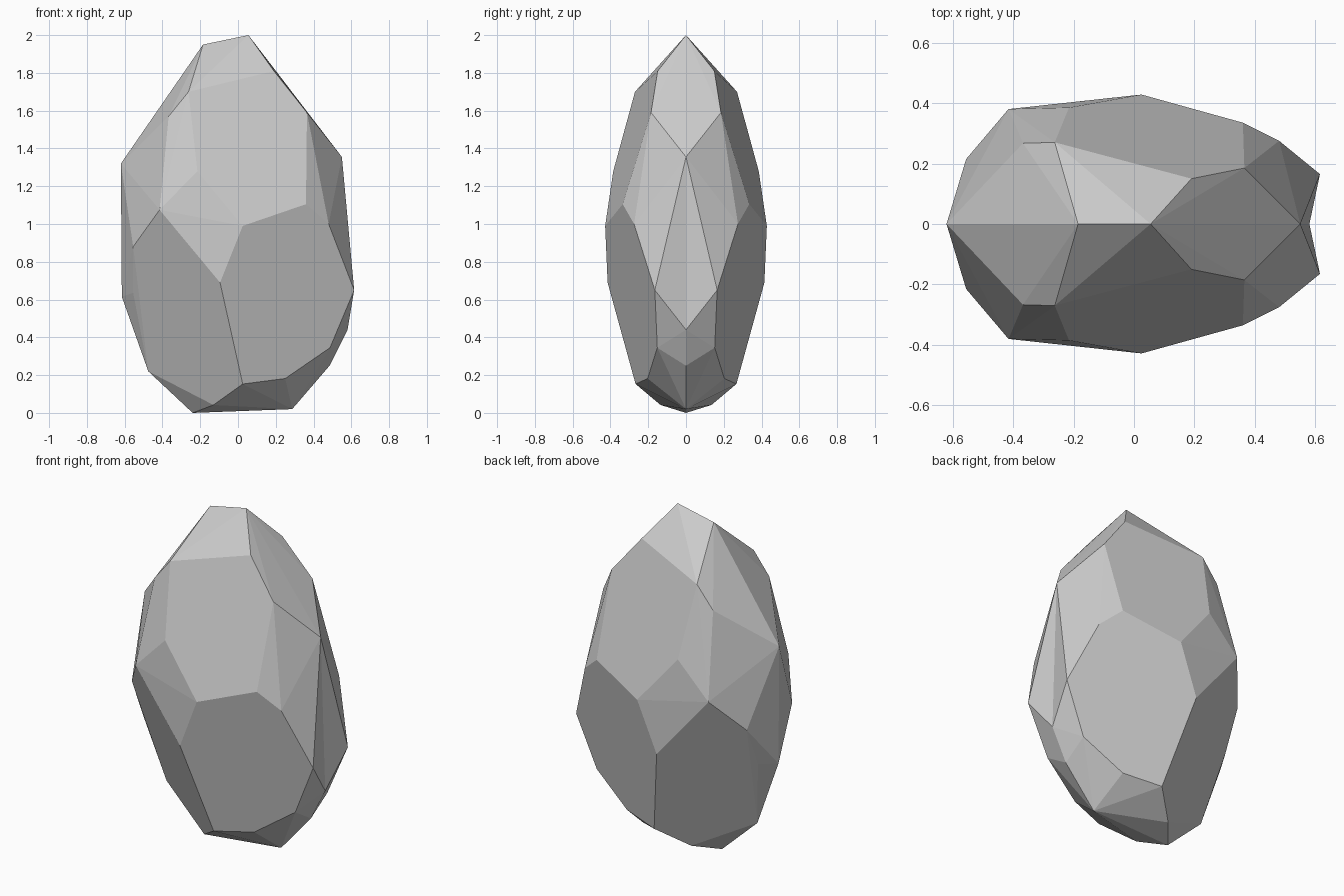
import bpy, bmesh, math

if "Cube" in bpy.data.objects:
    bpy.data.objects.remove(bpy.data.objects["Cube"])

# Corner points on the mid-plane outline (x, z)
outline = [(-0.185, 1.95), (0.055, 2.0), (0.55, 1.355), (0.58, 0.44), (0.485, 0.25),
           (0.287, 0.02), (-0.24, 0.0), (-0.475, 0.22), (-0.615, 0.615), (-0.62, 1.32)]

# Facet corners of one side (x, y, z)
side = [(-0.262, 0.27, 1.70), (0.19, 0.15, 1.81), (0.365, 0.185, 1.59),   # crown
        (-0.367, 0.267, 1.57), (-0.215, 0.385, 1.28), (-0.415, 0.38, 1.075),
        (0.36, 0.335, 1.105), (0.025, 0.428, 0.99), (0.48, 0.275, 1.0),   # girdle
        (-0.095, 0.415, 0.69), (-0.555, 0.215, 0.88), (0.615, 0.165, 0.65),
        (-0.555, 0.11, 0.636), (0.487, 0.152, 0.345), (0.25, 0.203, 0.182),  # base
        (0.025, 0.267, 0.153), (-0.13, 0.135, 0.042)]

# Facet half of the rock, then open it along the mid-plane
bm = bmesh.new()
for x, z in outline:
    bm.verts.new((x, 0, z))
for p in side:
    bm.verts.new(p)
bmesh.ops.convex_hull(bm, input=bm.verts[:])
cap = [f for f in bm.faces if all(abs(v.co.y) < 1e-5 for v in f.verts)]
bmesh.ops.delete(bm, geom=cap, context='FACES')
bmesh.ops.dissolve_limit(bm, angle_limit=math.radians(3), verts=[], edges=bm.edges[:])
bmesh.ops.recalc_face_normals(bm, faces=bm.faces[:])

mesh = bpy.data.meshes.new("faceted_rock")
bm.to_mesh(mesh)
bm.free()
rock = bpy.data.objects.new("faceted_rock", mesh)
bpy.context.collection.objects.link(rock)

# Mirror to the other side
mirror = rock.modifiers.new("mirror", 'MIRROR')
mirror.use_axis = (False, True, False)
mirror.merge_threshold = 0.001
